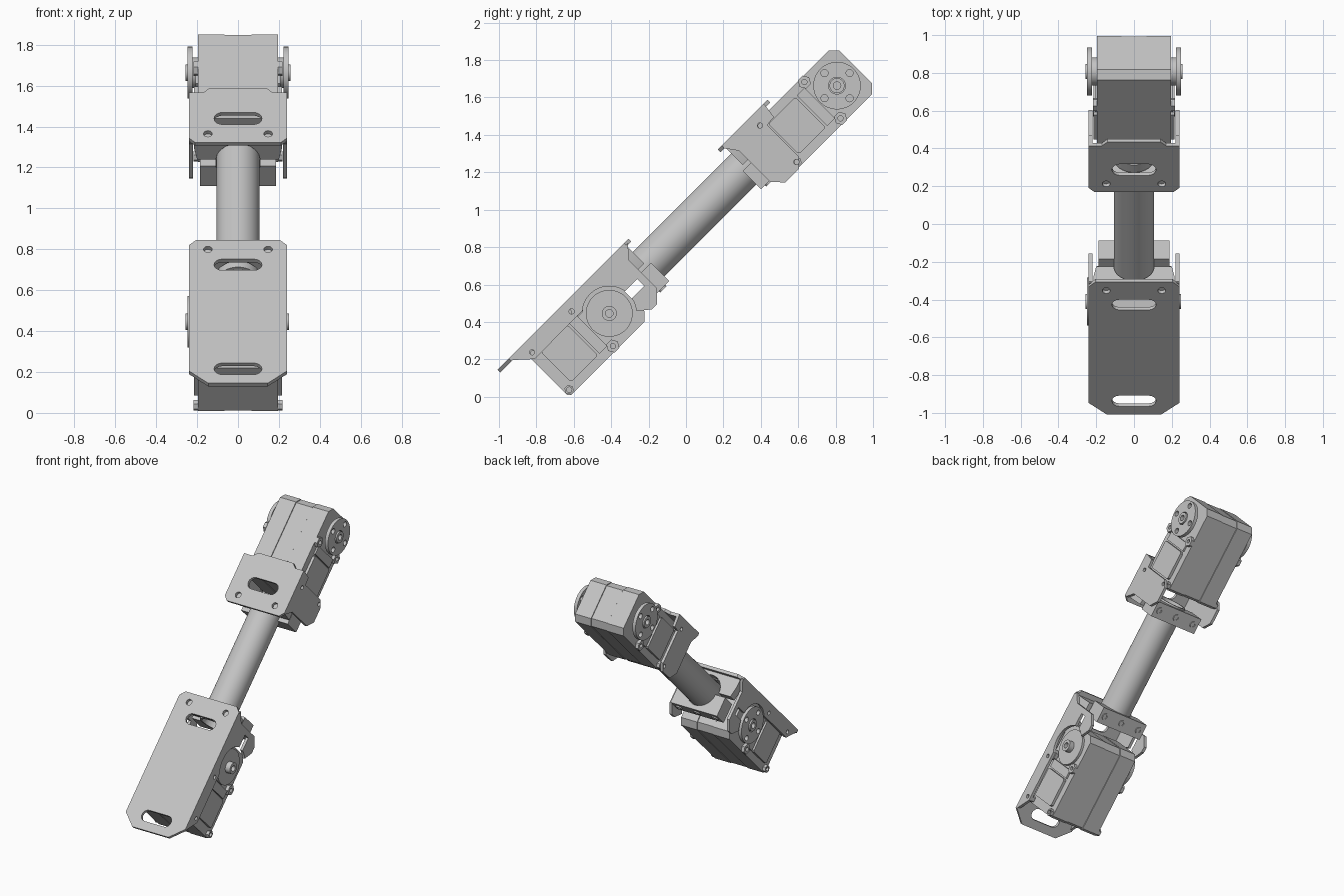
import bpy, bmesh, math
from mathutils import Matrix

if "Cube" in bpy.data.objects:
    bpy.data.objects.remove(bpy.data.objects["Cube"])

grey = bpy.data.materials.new("light_grey")
grey.use_nodes = True
grey.diffuse_color = (0.55, 0.55, 0.55, 1)
grey.node_tree.nodes["Principled BSDF"].inputs["Base Color"].default_value = grey.diffuse_color

# The arm is laid out flat as (x, along the tube, up from it), then tilted
TILT = Matrix.Rotation(math.radians(45), 4, "X")
AXES = {
    "z": Matrix.Identity(4),
    "x": Matrix(((0, 0, 1, 0), (1, 0, 0, 0), (0, 1, 0, 0), (0, 0, 0, 1))),
    "y": Matrix(((0, 1, 0, 0), (0, 0, 1, 0), (1, 0, 0, 0), (0, 0, 0, 1))),
}


def arc(a, b, r, start=0, end=360, n=32):
    steps = n if end - start == 360 else n + 1
    angles = [math.radians(start + (end - start) * i / n) for i in range(steps)]
    return [(a + r * math.cos(t), b + r * math.sin(t)) for t in angles]


def slot(a, b, half_len, half_wid):
    e = half_len - half_wid
    return arc(a + e, b, half_wid, -90, 90, 8) + arc(a - e, b, half_wid, 90, 270, 8)


def box(a0, a1, b0, b1, c=0.0):
    if not c:
        return [(a0, b0), (a1, b0), (a1, b1), (a0, b1)]
    return [(a0 + c, b0), (a1 - c, b0), (a1, b0 + c), (a1, b1 - c),
            (a1 - c, b1), (a0 + c, b1), (a0, b1 - c), (a0, b0 + c)]


def prism(name, axis, lo, hi, outline, holes=()):
    """Extrude a flat outline with holes between lo and hi along an axis."""
    curve = bpy.data.curves.new(name, "CURVE")
    curve.dimensions, curve.fill_mode = "2D", "BOTH"
    curve.extrude = abs(hi - lo) / 2
    for loop in [outline, *holes]:
        spline = curve.splines.new("POLY")
        spline.points.add(len(loop) - 1)
        for point, (a, b) in zip(spline.points, loop):
            point.co = (a, b, 0, 1)
        spline.use_cyclic_u = True
    helper = bpy.data.objects.new(name + "_outline", curve)
    bpy.context.collection.objects.link(helper)
    deps = bpy.context.evaluated_depsgraph_get()
    mesh = bpy.data.meshes.new_from_object(helper.evaluated_get(deps))
    bpy.data.objects.remove(helper)
    bm = bmesh.new()
    bm.from_mesh(mesh)
    bmesh.ops.remove_doubles(bm, verts=bm.verts, dist=0.0001)
    bmesh.ops.recalc_face_normals(bm, faces=bm.faces)
    shift = Matrix.Translation((0, 0, (lo + hi) / 2))
    bmesh.ops.transform(bm, matrix=TILT @ AXES[axis] @ shift, verts=bm.verts)
    if bm.calc_volume(signed=True) < 0:
        bmesh.ops.reverse_faces(bm, faces=bm.faces)
    bm.to_mesh(mesh)
    bm.free()
    mesh.shade_smooth()
    mesh.set_sharp_from_angle(angle=math.radians(30))
    mesh.materials.clear()
    mesh.materials.append(grey)
    obj = bpy.data.objects.new(name, mesh)
    bpy.context.collection.objects.link(obj)
    return obj


MID = 0.605      # height of the servo axes
TUBE = 0.642     # height of the tube axis
SIDES = (("left", 1), ("right", -1))


def servo(name, u):
    """Servo case, with its output axis at u."""
    def case(g):
        lo, hi, b, t = u - 0.468 - g, u + 0.141 + g, MID - 0.165 - g, MID + 0.165 + g
        return [(lo + 0.015, b), (hi - 0.04, b), (hi, b + 0.04), (hi, t - 0.04),
                (hi - 0.04, t), (lo + 0.015, t), (lo, t - 0.015), (lo, b + 0.015)]
    prism(name + "_case_middle", "x", -0.065, 0.065, case(-0.003))
    for side, s in SIDES:
        prism(f"{name}_case_{side}", "x", s * 0.067, s * 0.195, case(0))
        # raised covers on the flanks
        prism(f"{name}_cover_{side}", "x", s * 0.195, s * 0.214,
              box(u - 0.405, u - 0.2, MID - 0.115, MID + 0.115, 0.01))
        prism(f"{name}_rib_{side}", "x", s * 0.195, s * 0.207,
              box(u - 0.19, u - 0.13, MID - 0.115, MID + 0.115))
        # screw ears at the corners
        for i, du in enumerate((-0.44, -0.11)):
            for j, dv in enumerate((-0.137, 0.137)):
                a, b = u + du, MID + dv
                r = 0.026 if i == 0 else 0.036
                prism(f"{name}_ear_{side}_{i}{j}", "x", s * 0.195, s * 0.218,
                      arc(a, b, r, n=6), [arc(a, b, 0.014, n=16)])


def horn(name, u, s):
    """Output disc with four screw holes, on a collar."""
    holes = [arc(u + 0.095 * math.cos(k * math.pi / 2),
                 MID + 0.095 * math.sin(k * math.pi / 2), 0.019, n=16) for k in range(4)]
    prism(name + "_collar", "x", s * 0.195, s * 0.225, arc(u, MID, 0.075))
    prism(name + "_disc", "x", s * 0.223, s * 0.248, arc(u, MID, 0.127, n=48),
          holes + [arc(u, MID, 0.045)])
    prism(name + "_hub", "x", s * 0.22, s * 0.256, arc(u, MID, 0.04), [arc(u, MID, 0.02)])


def clamp(name, u0, u1, s0, s1):
    """Two part tube clamp: removable cap below, saddle under the plate."""
    cap = [(TUBE - 0.004, 0.187), (0.5, 0.187), (0.5, -0.187), (TUBE - 0.004, -0.187)]
    prism(name + "_cap", "y", u0, u1, cap + arc(TUBE - 0.004, 0, 0.107, 270, 90, 24))
    saddle = [(TUBE + 0.02, -0.2), (0.74, -0.215), (0.793, -0.215),
              (0.793, 0.215), (0.74, 0.215), (TUBE + 0.02, 0.2)]
    prism(name + "_saddle", "y", s0, s1, saddle + arc(TUBE + 0.02, 0, 0.107, 90, -90, 24))
    for i, x in enumerate((-0.145, 0, 0.145)):
        prism(f"{name}_bolt_{i}", "z", 0.492, 0.51, arc(x, (u0 + u1) / 2, 0.024, n=16),
              [arc(x, (u0 + u1) / 2, 0.012, n=12)])


# Tube between the two brackets
prism("tube", "y", 0.26, 1.19, arc(TUBE, 0, 0.106, n=64), [arc(TUBE, 0, 0.09, n=64)])

# Servos and output discs
LOW, HIGH = 0.025, 1.747
servo("lower_servo", LOW)
servo("upper_servo", HIGH)
horn("lower_horn_right", LOW, -1)
horn("upper_horn_right", HIGH, -1)
horn("upper_horn_left", HIGH, 1)
prism("lower_idler_disc", "x", 0.195, 0.212, arc(LOW, MID, 0.125, n=48))
prism("lower_idler_hub", "x", 0.21, 0.25, arc(LOW, MID, 0.04), [arc(LOW, MID, 0.02)])

# Lower bracket: long face plate and two flanges cut around the discs
half = [(0.145, -0.61), (0.24, -0.525), (0.24, 0.345), (0.205, 0.38)]
prism("lower_plate", "z", 0.793, 0.815,
      half + [(-x, u) for x, u in reversed(half)],
      [slot(0, -0.51, 0.117, 0.04), slot(0, 0.21, 0.117, 0.038),
       arc(-0.147, 0.316, 0.021), arc(0.147, 0.316, 0.021)])
lower_flange = [(-0.523, 0.8), (-0.43, 0.715)]
lower_flange += arc(LOW, MID, 0.145, 130, 10, 24) + [(0.26, 0.63), (0.26, 0.577)]
lower_flange += arc(LOW, MID, 0.145, -11, -40, 6)
lower_flange += [(0.2, 0.46), (0.24, 0.46), (0.3, 0.52), (0.3, 0.73), (0.36, 0.8)]

# Upper bracket: short face plate with a stepped edge
half = [(0.21, 1.055), (0.24, 1.085), (0.24, 1.4), (0.17, 1.4), (0.14, 1.43)]
prism("upper_plate", "z", 0.793, 0.815,
      half + [(-x, u) for x, u in reversed(half)],
      [slot(0, 1.221, 0.117, 0.042),
       arc(-0.147, 1.115, 0.021), arc(0.147, 1.115, 0.021)])
upper_flange = [(1.08, 0.8), (1.13, 0.73), (1.13, 0.495), (1.185, 0.435), (1.29, 0.435),
                (1.335, 0.48), (1.335, 0.72), (1.39, 0.725), (1.4, 0.8)]

for side, s in SIDES:
    prism("lower_flange_" + side, "x", s * 0.22, s * 0.24, lower_flange,
          [arc(-0.414, 0.75, 0.014, n=16), arc(-0.11, 0.755, 0.014, n=16)])
    prism("upper_flange_" + side, "x", s * 0.22, s * 0.24, upper_flange,
          [arc(1.305, 0.746, 0.014, n=16), arc(1.305, 0.47, 0.014, n=16)])

clamp("lower_clamp", 0.265, 0.375, 0.28, 0.345)
clamp("upper_clamp", 1.068, 1.178, 1.09, 1.155)
